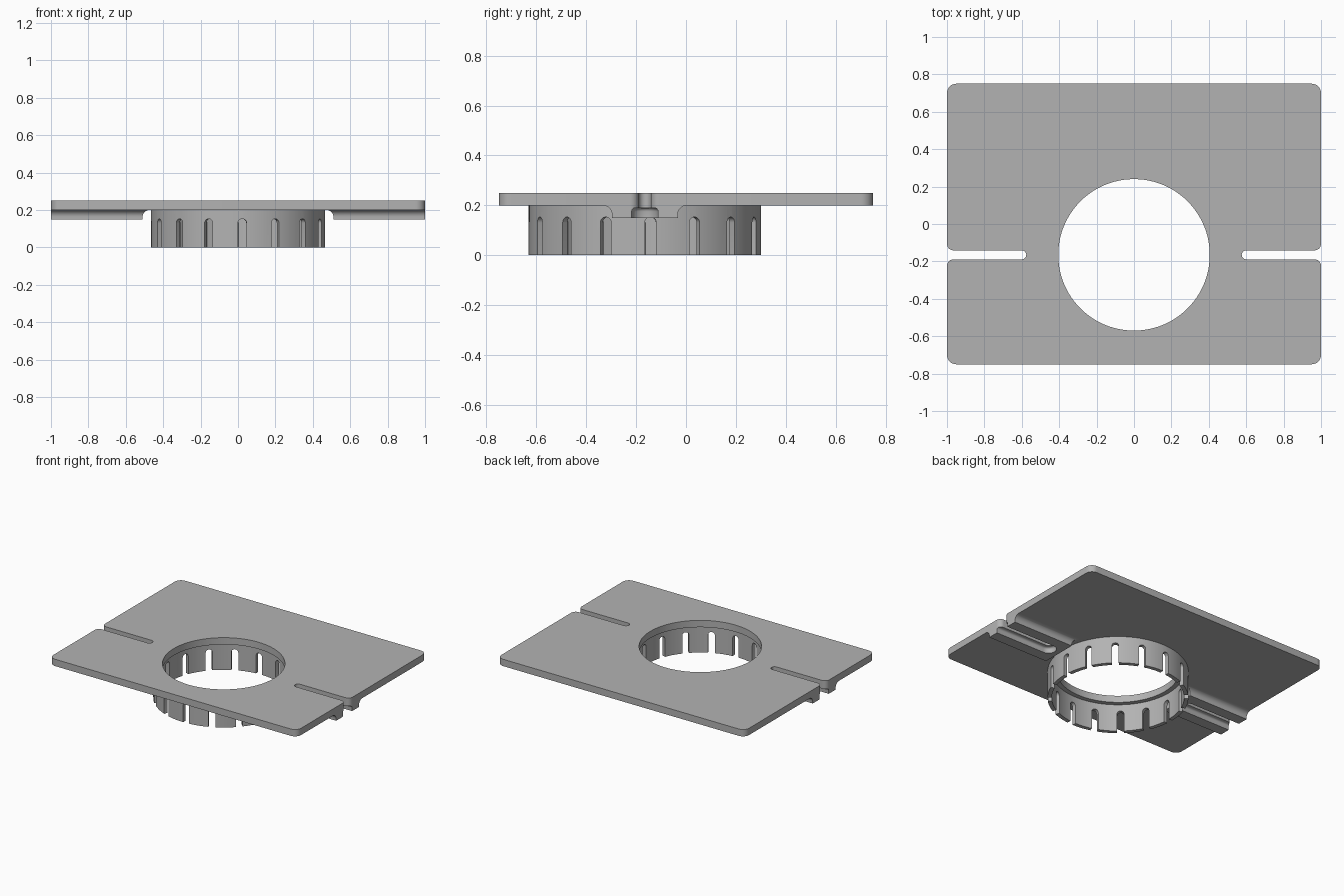
import bpy, bmesh
from math import sin, cos, pi, radians
from mathutils import Matrix

if "Cube" in bpy.data.objects:
    bpy.data.objects.remove(bpy.data.objects["Cube"], do_unlink=True)

grey = bpy.data.materials.new("light grey")
grey.use_nodes = True
grey.diffuse_color = (0.45, 0.45, 0.45, 1)
grey.node_tree.nodes["Principled BSDF"].inputs["Base Color"].default_value = grey.diffuse_color

CENTRE_Y = -0.165      # shared axis of the collar and both rails
UNDERSIDE, TOP = 0.2, 0.25


def arc(cx, cy, r, start, end, n=10):
    """Points on an arc, angles in degrees."""
    angles = [radians(start + (end - start) * i / n) for i in range(n + 1)]
    return [(cx + r * cos(a), cy + r * sin(a)) for a in angles]


def circle(r, n=96):
    return arc(0, CENTRE_Y, r, 0, 360, n)[:-1]


def loft(bm, sections):
    """Closed solid through (outline, height) sections with equal point counts."""
    rings = [[bm.verts.new((x, y, z)) for x, y in pts] for pts, z in sections]
    for low, high in zip(rings, rings[1:]):
        for i in range(len(low)):
            j = (i + 1) % len(low)
            bm.faces.new((low[i], low[j], high[j], high[i]))
    bm.faces.new(rings[0])
    bm.faces.new(rings[-1])
    return [v for ring in rings for v in ring]


def make(name, bm):
    bmesh.ops.recalc_face_normals(bm, faces=bm.faces)
    mesh = bpy.data.meshes.new(name)
    bm.to_mesh(mesh)
    bm.free()
    mesh.materials.append(grey)
    obj = bpy.data.objects.new(name, mesh)
    bpy.context.collection.objects.link(obj)
    return obj


def solid(name, sections, side=1):
    bm = bmesh.new()
    loft(bm, [([(x * side, y) for x, y in pts], z) for pts, z in sections])
    return make(name, bm)


def cut(obj, cutter):
    mod = obj.modifiers.new("cut", 'BOOLEAN')
    mod.operation, mod.solver, mod.object = 'DIFFERENCE', 'EXACT', cutter
    bpy.context.view_layer.objects.active = obj
    bpy.ops.object.modifier_apply(modifier=mod.name)


def smooth(obj):
    bpy.ops.object.select_all(action='DESELECT')
    obj.select_set(True)
    bpy.context.view_layer.objects.active = obj
    bpy.ops.object.shade_smooth_by_angle(angle=radians(30))


# Rounded rectangular plate with the main opening
r = 0.05
outline = (arc(1 - r, 0.75 - r, r, 0, 90) + arc(r - 1, 0.75 - r, r, 90, 180)
           + arc(r - 1, r - 0.75, r, 180, 270) + arc(1 - r, r - 0.75, r, 270, 360))
plate = solid("mounting_plate", [(outline, UNDERSIDE), (outline, TOP)])
opening = solid("opening_cutter", [(circle(0.405), 0.1), (circle(0.405), 0.3)])
cut(plate, opening)
cutters = [opening]

# Collar ring with arched slots open at the bottom
collar = solid("collar", [(circle(0.466), 0), (circle(0.466), UNDERSIDE + 0.01)])
bore = solid("bore_cutter", [(circle(0.438), -0.1), (circle(0.438), 0.3)])
cut(collar, bore)
half = 0.023
arch = [(-half, -0.05), (half, -0.05)] + arc(0, 0.153 - half, half, 0, 180)
bm = bmesh.new()
for k in range(16):
    verts = loft(bm, [(arch, 0.38), (arch, 0.52)])
    stand = Matrix(((0, 0, 1), (1, 0, 0), (0, 1, 0))).to_4x4()
    turn = Matrix.Rotation(radians(2.8 + 22.5 * k), 4, 'Z')
    place = Matrix.Translation((0, CENTRE_Y, 0)) @ turn @ stand
    bmesh.ops.transform(bm, matrix=place, verts=verts)
slots = make("slot_cutter", bm)
cut(collar, slots)
cutters += [bore, slots]


def rail_outline(flare):
    x, w = 0.51 - flare, 0.132 + flare
    return [(x, CENTRE_Y - w), (1, CENTRE_Y - w), (1, CENTRE_Y + w), (x, CENTRE_Y + w)]


def channel(w):
    """Channel from a round inner end out past the plate edge."""
    return ([(1.1, CENTRE_Y + w)] + arc(0.6, CENTRE_Y, w, 90, 270, 16)
            + [(1.1, CENTRE_Y - w)])


# Notch with a flared mouth, and the wider guide groove below it
f, w = 0.035, 0.024
notch = (arc(0.6, CENTRE_Y, w, 90, 270, 16)
         + arc(1 - f, CENTRE_Y - w - f, f, 90, 0) + [(1.1, CENTRE_Y - w - f)]
         + [(1.1, CENTRE_Y + w + f)] + arc(1 - f, CENTRE_Y + w + f, f, 0, -90))
groove = [(channel(0.053), 0.1)]
groove += [(channel(0.053 - 0.015 * (1 - cos(a))), 0.175 + 0.015 * sin(a))
           for a in (pi / 8 * i for i in range(5))]

# Filleted guide rails under the plate
fillet = 0.037
sections = [(rail_outline(0), 0.15)]
sections += [(rail_outline(fillet * (1 - cos(a))), UNDERSIDE - fillet + fillet * sin(a))
             for a in (pi / 16 * i for i in range(9))]
rails = []
for side, label in ((1, "left"), (-1, "right")):
    rail = solid(label + "_guide_rail", sections, side)
    slit = solid("notch_cutter", [(notch, 0.1), (notch, 0.3)], side)
    trough = solid("groove_cutter", groove, side)
    cut(plate, slit)
    cut(rail, slit)
    cut(rail, trough)
    cutters += [slit, trough]
    rails.append(rail)

for helper in cutters:
    bpy.data.objects.remove(helper, do_unlink=True)
for part in [plate, collar] + rails:
    smooth(part)
